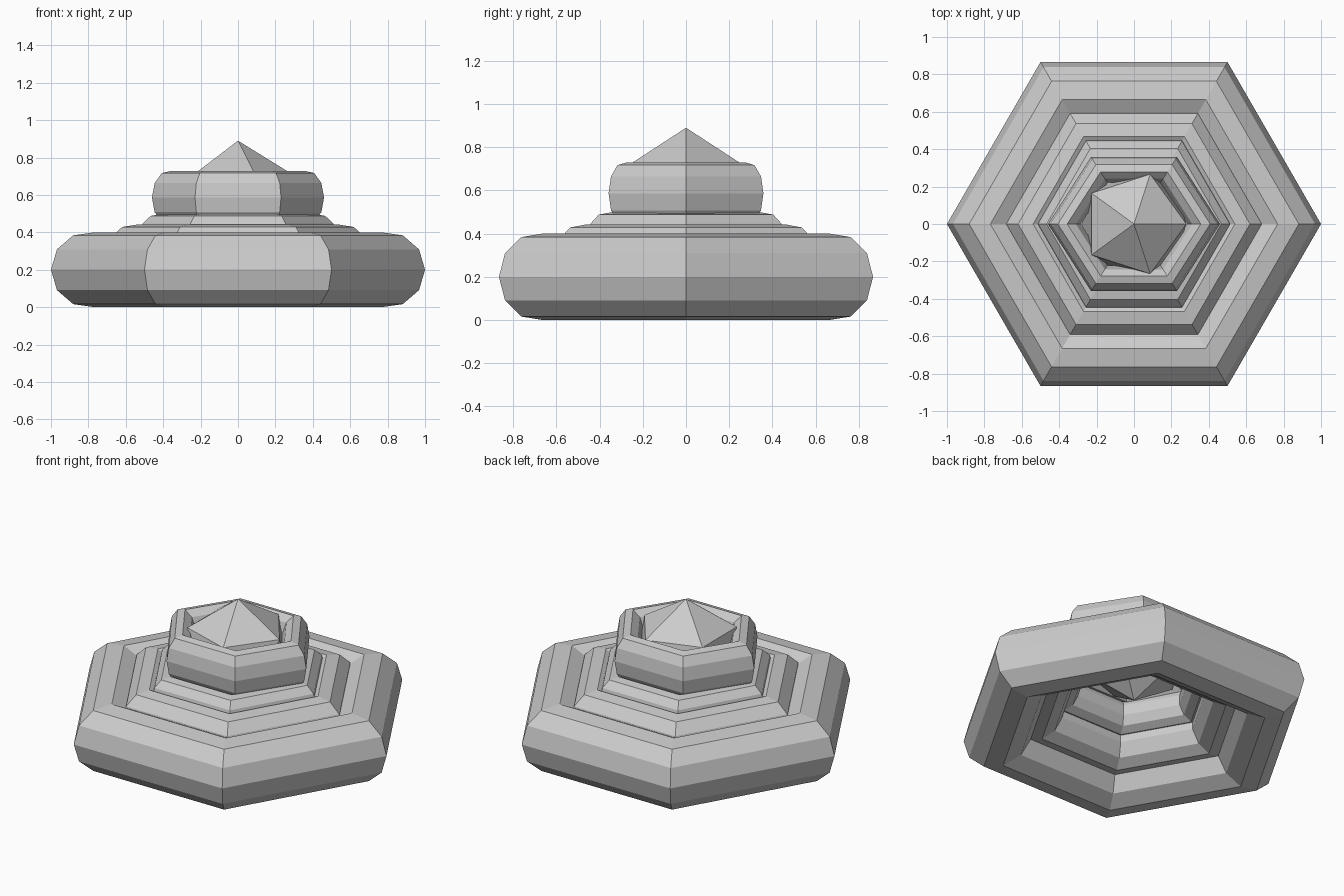
import bpy, bmesh
from math import cos, sin, tau

if "Cube" in bpy.data.objects:
    bpy.data.objects.remove(bpy.data.objects["Cube"])

SIDES, RING = 6, 11


def hex_ring(name, major, minor, z, minor_z, squash_y=1.0):
    """Six-sided ring with an 11-sided oval cross-section."""
    bm = bmesh.new()
    loops = []
    for i in range(SIDES):
        a = tau * i / SIDES
        loop = []
        for j in range(RING):
            b = tau * j / RING
            r = major + minor * cos(b)
            loop.append(bm.verts.new((r * cos(a), r * sin(a) * squash_y,
                                      z + minor_z * sin(b))))
        loops.append(loop)
    for i in range(SIDES):
        p, q = loops[i], loops[(i + 1) % SIDES]
        for j in range(RING):
            k = (j + 1) % RING
            bm.faces.new((p[j], q[j], q[k], p[k]))
    bmesh.ops.recalc_face_normals(bm, faces=bm.faces)
    mesh = bpy.data.meshes.new(name)
    bm.to_mesh(mesh)
    bm.free()
    obj = bpy.data.objects.new(name, mesh)
    bpy.context.collection.objects.link(obj)
    return obj


# Stacked rings, bottom to top
hex_ring("base_ring", 0.797, 0.203, 0.20, 0.202)
hex_ring("lower_step_ring", 0.56, 0.144, 0.283, 0.16)
hex_ring("upper_step_ring", 0.425, 0.10, 0.388, 0.11)
hex_ring("top_ring", 0.37, 0.09, 0.586, 0.144, squash_y=0.9)

# Faceted gem set into the top ring
bpy.ops.mesh.primitive_ico_sphere_add(subdivisions=1, radius=0.313,
                                      location=(0, 0, 0.577))
bpy.context.object.name = "centre_gem"
